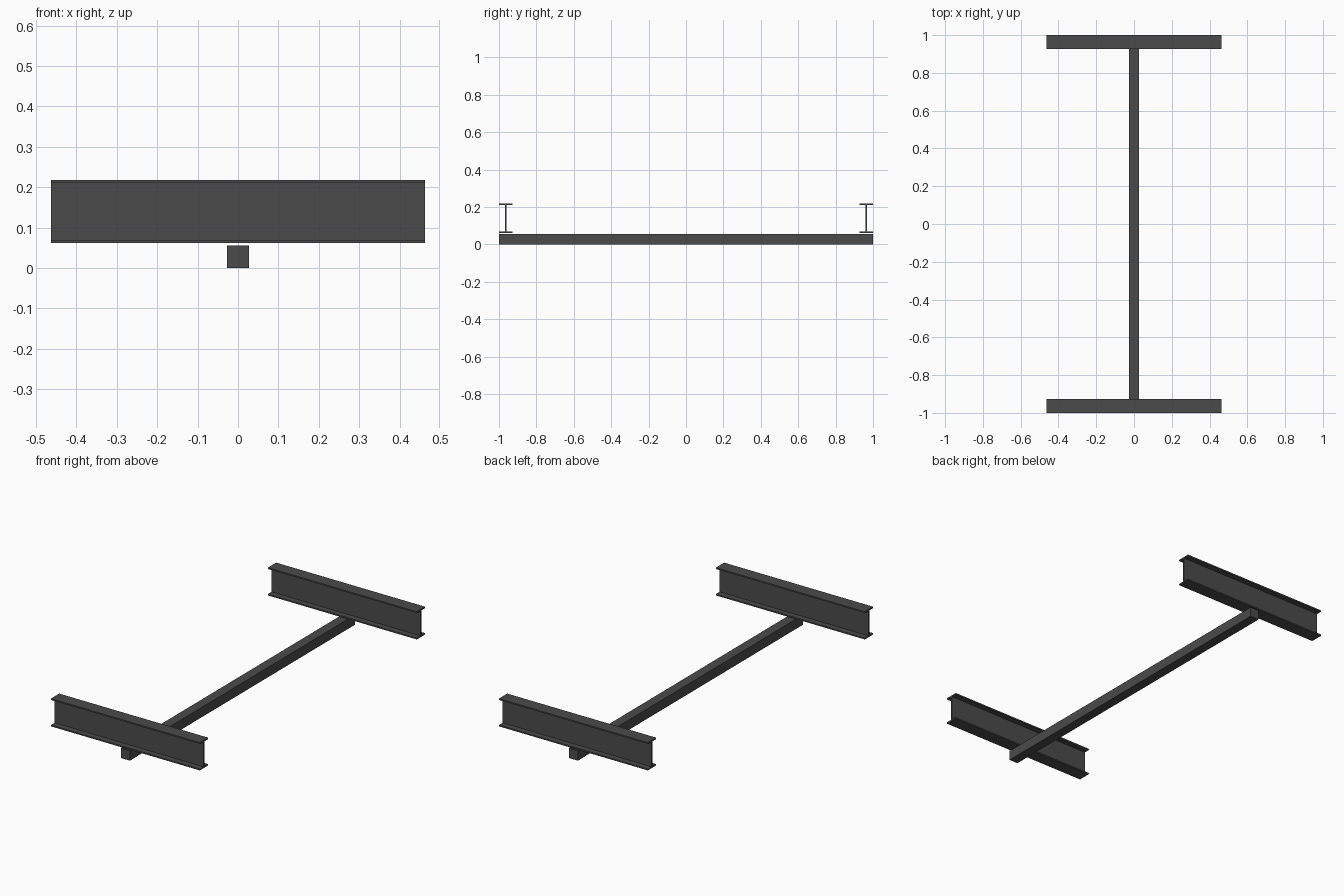
import bpy, bmesh

if "Cube" in bpy.data.objects:
    bpy.data.objects.remove(bpy.data.objects["Cube"])

steel = bpy.data.materials.new("dark_steel")
steel.diffuse_color = (0.07, 0.07, 0.07, 1)
steel.use_nodes = True
steel.node_tree.nodes["Principled BSDF"].inputs["Base Color"].default_value = steel.diffuse_color


def extrude_profile(name, points, axis, half, offset=(0, 0, 0)):
    """Extrude a closed (u, z) profile from -half to +half along x or y."""
    bm = bmesh.new()
    place = (lambda u, z: (-half, u, z)) if axis == "x" else (lambda u, z: (u, -half, z))
    face = bm.faces.new([bm.verts.new(place(u, z)) for u, z in points])
    geom = bmesh.ops.extrude_face_region(bm, geom=[face])["geom"]
    move = (2 * half, 0, 0) if axis == "x" else (0, 2 * half, 0)
    bmesh.ops.translate(bm, verts=[g for g in geom if isinstance(g, bmesh.types.BMVert)], vec=move)
    bmesh.ops.recalc_face_normals(bm, faces=bm.faces)
    mesh = bpy.data.meshes.new(name)
    bm.to_mesh(mesh)
    bm.free()
    mesh.materials.append(steel)
    obj = bpy.data.objects.new(name, mesh)
    obj.location = offset
    bpy.context.collection.objects.link(obj)
    return obj


# Long square bar running front to back
b, h = 0.0273, 0.0555
extrude_profile("long_bar", [(-b, 0), (b, 0), (b, h), (-b, h)], "y", 1.0)

# I-beam cross-section: flange half width, web half thickness, levels
f, w, t = 0.0365, 0.004, 0.008
z0, z1 = 0.0615, 0.218
right = [(f, z0), (f, z0 + t), (w, z0 + t), (w, z1 - t), (f, z1 - t), (f, z1)]
section = right + [(-u, z) for u, z in reversed(right)]

# One I-beam across each end of the bar
for name, side in (("front_beam", -1), ("back_beam", 1)):
    extrude_profile(name, section, "x", 0.463, (0, side * (1 - f), 0))
